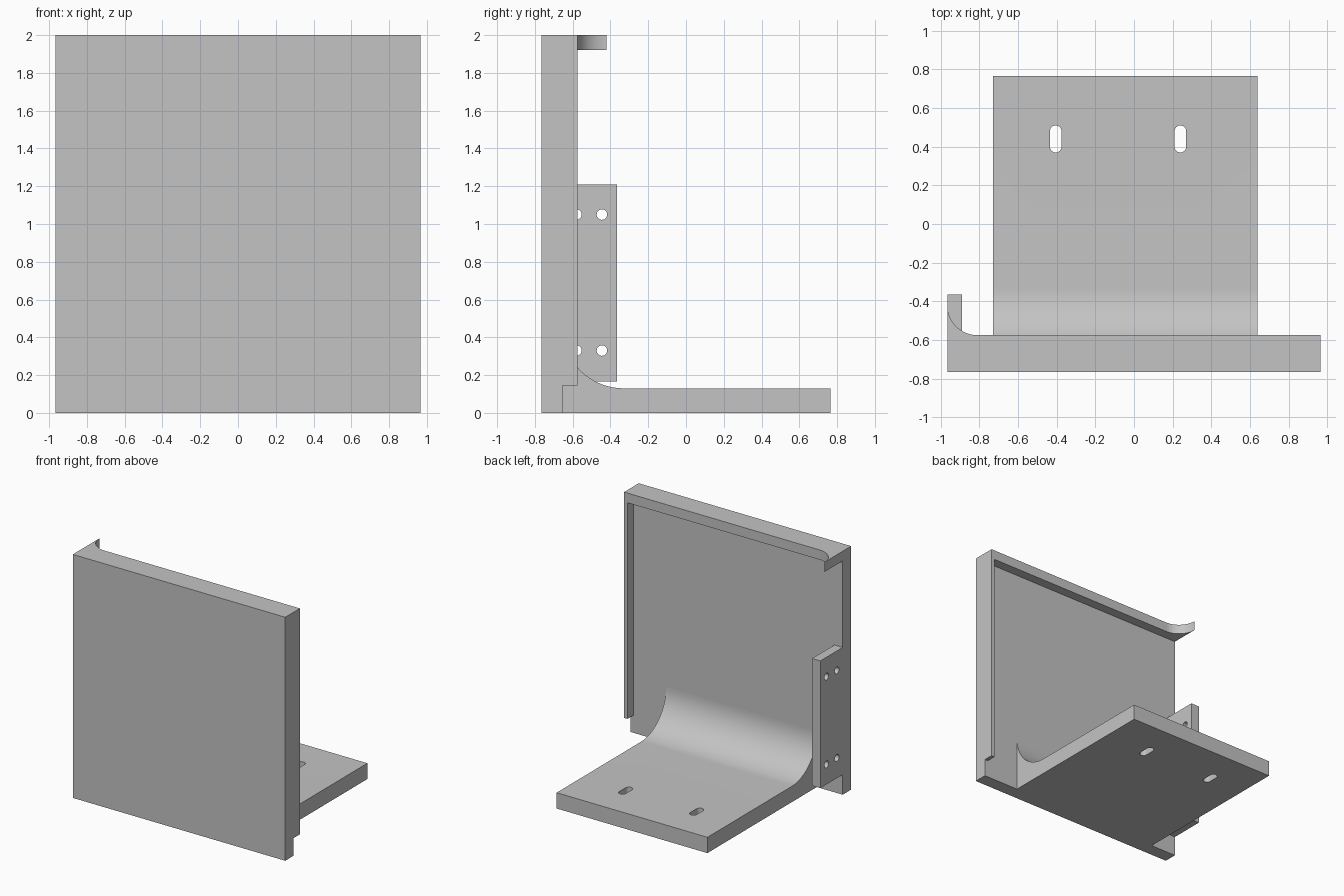
import bpy, bmesh
from math import sin, cos, pi, radians
from mathutils import Vector

cube = bpy.data.objects.get("Cube")
if cube:
    bpy.data.objects.remove(cube, do_unlink=True)

grey = bpy.data.materials.new("plain grey")
grey.use_nodes = True
colour = (0.55, 0.55, 0.55, 1)
grey.diffuse_color = colour
grey.node_tree.nodes["Principled BSDF"].inputs["Base Color"].default_value = colour


def arc(cx, cy, r, start, end, steps=24):
    angles = [radians(start + (end - start) * i / steps) for i in range(steps + 1)]
    return [(cx + r * cos(a), cy + r * sin(a)) for a in angles]


def prism(name, outline, axis, low, high):
    """Extrude a closed outline along x (points are y, z) or z (points are x, y)."""
    bm = bmesh.new()
    place = (lambda p: (low, *p)) if axis == "x" else (lambda p: (*p, low))
    face = bm.faces.new([bm.verts.new(place(p)) for p in outline])
    side = bmesh.ops.extrude_face_region(bm, geom=[face])
    shift = Vector((high - low, 0, 0)) if axis == "x" else Vector((0, 0, high - low))
    moved = [v for v in side["geom"] if isinstance(v, bmesh.types.BMVert)]
    bmesh.ops.translate(bm, verts=moved, vec=shift)
    bmesh.ops.recalc_face_normals(bm, faces=bm.faces)
    mesh = bpy.data.meshes.new(name)
    bm.to_mesh(mesh)
    bm.free()
    mesh.materials.append(grey)
    obj = bpy.data.objects.new(name, mesh)
    bpy.context.collection.objects.link(obj)
    return obj


def box(name, x, y, z):
    outline = [(x[0], y[0]), (x[1], y[0]), (x[1], y[1]), (x[0], y[1])]
    return prism(name, outline, "z", *z)


def activate(obj):
    bpy.ops.object.select_all(action="DESELECT")
    obj.select_set(True)
    bpy.context.view_layer.objects.active = obj


def cut(obj, cutters):
    for cutter in cutters:
        cutter.hide_render = True
        mod = obj.modifiers.new("hole", "BOOLEAN")
        mod.operation, mod.solver, mod.object = "DIFFERENCE", "EXACT", cutter
        activate(obj)
        bpy.ops.object.modifier_apply(modifier=mod.name)
        bpy.data.objects.remove(cutter, do_unlink=True)


half = 0.965      # half width of the panel
recess = -0.655   # rear face of the panel
rim = -0.575      # rear face of the rims

# Upright panel with a thin rim along its right edge
panel = box("front_panel", (-half, half), (-0.765, recess), (0, 2))
side_rim = box("side_rim", (half - 0.03, half), (recess, rim), (0.145, 1.92))

# Top rim sweeping back into a curved hook
hook = arc(-0.81, -0.42, 0.155, 270, 180)
top_rim = prism("top_rim", [(-half, recess), (half, recess), (half, rim)] + hook,
                "z", 1.92, 2)

# Base plate with a curved fillet against the panel and two slots
fillet = arc(-0.33, 0.455, 0.325, 180, 270)
base = prism("base_plate", [(recess, 0)] + fillet + [(0.765, 0.13), (0.765, 0)],
             "x", -0.73, 0.64)
slots = []
for x in (-0.405, 0.24):
    ends = arc(x, 0.48, 0.03, 0, 180, 12) + arc(x, 0.4, 0.03, 180, 360, 12)
    slots.append(prism("slot_cutter", ends, "z", -0.1, 0.3))
cut(base, slots)

# Side bracket with four bolt holes
bracket = box("side_bracket", (-half, -0.89), (recess, -0.365), (0.165, 1.21))
holes = [prism("hole_cutter", arc(y, z, 0.028, 0, 345, 23), "x", -1.1, -0.8)
         for y in (-0.445, -0.58) for z in (0.33, 1.05)]
cut(bracket, holes)

for part in (panel, side_rim, top_rim, base, bracket):
    activate(part)
    bpy.ops.object.shade_smooth_by_angle(angle=radians(30))
